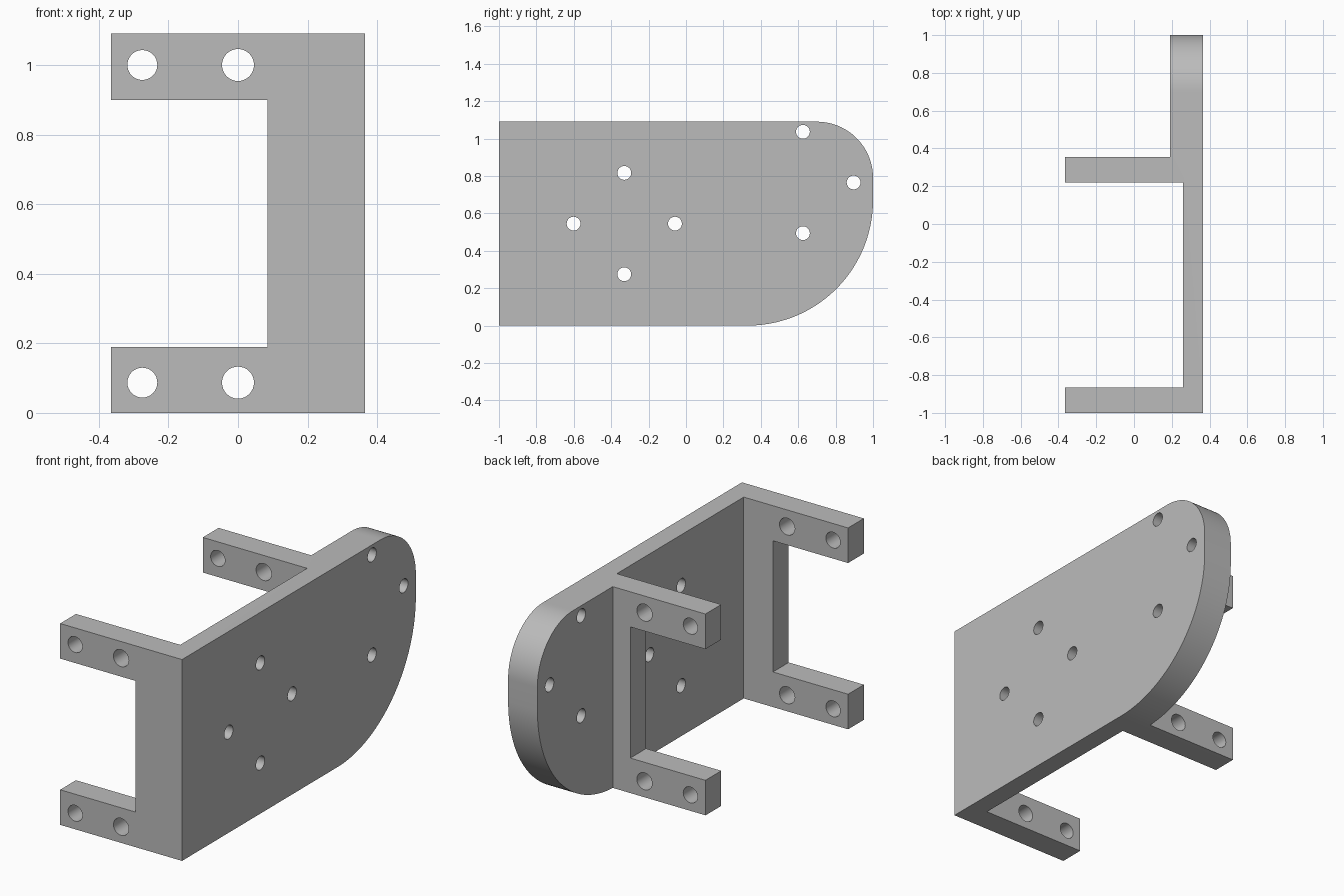
import bpy
import bmesh
from math import cos, sin, pi
from mathutils import Vector

cube = bpy.data.objects.get("Cube")
if cube:
    bpy.data.objects.remove(cube, do_unlink=True)

HEIGHT = 1.09

grey = bpy.data.materials.new("plain grey")
grey.use_nodes = True
grey.diffuse_color = (0.5, 0.5, 0.5, 1)
grey.node_tree.nodes["Principled BSDF"].inputs["Base Color"].default_value = (0.5, 0.5, 0.5, 1)


def prism(name, points, direction):
    """Extrude a flat 3D outline along a direction into a closed solid."""
    bm = bmesh.new()
    face = bm.faces.new([bm.verts.new(p) for p in points])
    out = bmesh.ops.extrude_face_region(bm, geom=[face])
    moved = [v for v in out["geom"] if isinstance(v, bmesh.types.BMVert)]
    bmesh.ops.translate(bm, verts=moved, vec=Vector(direction))
    bmesh.ops.recalc_face_normals(bm, faces=bm.faces)
    mesh = bpy.data.meshes.new(name)
    bm.to_mesh(mesh)
    bm.free()
    mesh.materials.append(grey)
    obj = bpy.data.objects.new(name, mesh)
    bpy.context.collection.objects.link(obj)
    return obj


def arc(cu, cv, radius, start, end, steps):
    return [(cu + radius * cos(start + (end - start) * i / steps),
             cv + radius * sin(start + (end - start) * i / steps))
            for i in range(steps + 1)]


def combine(target, cutter, operation):
    """Apply a boolean and discard its helper solid."""
    cutter.hide_render = True
    mod = target.modifiers.new("cut", "BOOLEAN")
    mod.operation = operation
    mod.solver = "EXACT"
    mod.object = cutter
    bpy.context.view_layer.objects.active = target
    bpy.ops.object.modifier_apply(modifier=mod.name)
    bpy.data.objects.remove(cutter, do_unlink=True)


# Plan of the wall with its two bracket flanges, taller and longer than needed
plan = [(0.365, -1), (0.365, 1.1), (0.19, 1.1), (0.19, 0.355),
        (-0.365, 0.355), (-0.365, 0.22), (0.26, 0.22), (0.26, -0.865),
        (-0.365, -0.865), (-0.365, -1)]
bracket = prism("mounting_bracket", [(x, y, -0.1) for x, y in plan], (0, 0, HEIGHT + 0.2))

# Trim to the side outline with a large lower and small upper rounded corner
side = [(-1.1, HEIGHT), (-1.1, 0)]
side += arc(0.33, 0.67, 0.67, -pi / 2, 0, 40)
side += arc(0.7, HEIGHT - 0.3, 0.3, 0, pi / 2, 28)
combine(bracket, prism("side_outline", [(-0.6, y, z) for y, z in side], (1.2, 0, 0)), "INTERSECT")

# Open window that turns each flange into a pair of arms
window = [(-0.6, 0.19), (0.085, 0.19), (0.085, 0.9), (-0.6, 0.9)]
combine(bracket, prism("arm_window", [(x, -1.2, z) for x, z in window], (0, 1.8, 0)), "DIFFERENCE")

# Bolt holes through the arms
for x, radius in ((-0.275, 0.043), (0, 0.046)):
    for z in (0.087, 1.0):
        ring = arc(x, z, radius, 0, 2 * pi, 32)[:-1]
        combine(bracket, prism("arm_hole", [(u, -1.2, v) for u, v in ring], (0, 1.8, 0)), "DIFFERENCE")

# Screw holes through the wall, set on two bolt circles
for cy, cz, quarters in ((-0.33, 0.545, range(4)), (0.625, 0.765, (0, 1, 3))):
    for q in quarters:
        y, z = cy + 0.271 * cos(q * pi / 2), cz + 0.271 * sin(q * pi / 2)
        ring = arc(y, z, 0.037, 0, 2 * pi, 28)[:-1]
        combine(bracket, prism("wall_hole", [(0.1, u, v) for u, v in ring], (0.4, 0, 0)), "DIFFERENCE")

# Smooth the curved walls, keep the machined edges sharp
bpy.ops.object.select_all(action="DESELECT")
bracket.select_set(True)
bpy.context.view_layer.objects.active = bracket
bpy.ops.object.shade_smooth_by_angle(angle=pi / 6)
